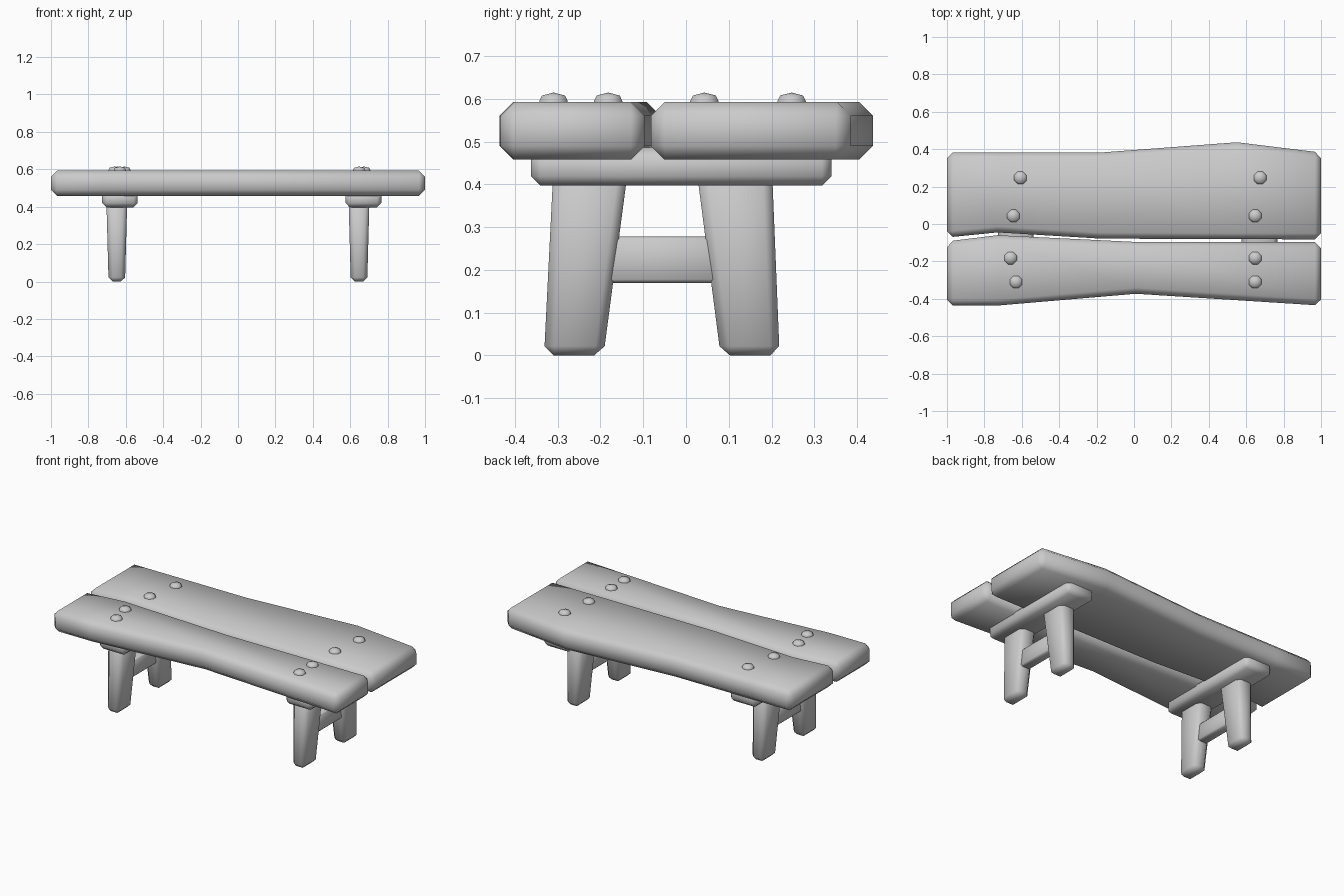
import bpy, bmesh, math

if "Cube" in bpy.data.objects:
    bpy.data.objects.remove(bpy.data.objects["Cube"])


def loft(name, rings, bevel):
    """Join four-cornered rings into a closed block with chamfered edges."""
    bm = bmesh.new()
    loops = [[bm.verts.new(p) for p in ring] for ring in rings]
    for a, b in zip(loops, loops[1:]):
        for i in range(4):
            j = (i + 1) % 4
            bm.faces.new((a[i], a[j], b[j], b[i]))
    bm.faces.new(loops[0][::-1])
    bm.faces.new(loops[-1])
    bmesh.ops.recalc_face_normals(bm, faces=bm.faces)
    # chamfer only the real corners, not the gentle bends
    sharp = [e for e in bm.edges if e.calc_face_angle(0) > math.radians(40)]
    bmesh.ops.bevel(bm, geom=sharp, offset=bevel, segments=1,
                    affect='EDGES', profile=0.5)
    return finish(name, bm)


def finish(name, bm):
    for f in bm.faces:
        f.smooth = True
    mesh = bpy.data.meshes.new(name)
    bm.to_mesh(mesh)
    bm.free()
    ob = bpy.data.objects.new(name, mesh)
    bpy.context.collection.objects.link(ob)
    return ob


def ring_x(x, y0, y1, z0, z1):
    return [(x, y0, z0), (x, y1, z0), (x, y1, z1), (x, y0, z1)]


def ring_z(z, x, hx, y0, y1):
    return [(x - hx, y0, z), (x + hx, y0, z), (x + hx, y1, z), (x - hx, y1, z)]


# seat planks: stations of (x, front edge, back edge)
planks = {
    "back_plank": [(-1, -.072, .382), (-.73, -.045, .382), (-.18, -.078, .382),
                   (.55, -.081, .437), (1, -.082, .382)],
    "front_plank": [(-1, -.436, -.093), (-.73, -.436, -.06),
                    (0.01, -.373, -.096), (1, -.436, -.097)],
}
for name, stations in planks.items():
    loft(name, [ring_x(x, a, b, .458, .593) for x, a, b in stations], .032)

# trestles: cross beam, two splayed legs and a stretcher at each end
for side, leg_x, beam_x in (("left", -.648, -.631), ("right", .647, .671)):
    loft(side + "_cross_beam",
         [ring_x(beam_x + d, -.362, .34, .397, .486) for d in (-.095, .095)], .022)
    for end, bottom, top in (("front", (-.332, -.193), (-.310, -.135)),
                             ("back", (.081, .219), (.024, .201))):
        loft(f"{side}_{end}_leg",
             [ring_z(0, leg_x, .044, *bottom), ring_z(.44, leg_x, .056, *top)], .022)
    loft(side + "_stretcher",
         [ring_x(leg_x + d, -.21, .11, .17, .278) for d in (-.032, .032)], .008)

# faceted bolt heads
bolts = [(-.607, .247), (-.645, .043), (-.66, -.182), (-.631, -.31),
         (.674, .247), (.648, .043), (.648, -.182), (.648, -.31)]
for n, (x, y) in enumerate(bolts):
    bm = bmesh.new()
    rows = [[bm.verts.new((x + r * math.cos(k * math.pi / 4 + math.pi / 8),
                           y + r * math.sin(k * math.pi / 4 + math.pi / 8), z))
             for k in range(8)]
            for r, z in ((.036, .585), (.036, .595), (.029, .608))]
    tip = bm.verts.new((x, y, .615))
    for a, b in zip(rows, rows[1:]):
        for k in range(8):
            m = (k + 1) % 8
            bm.faces.new((a[k], a[m], b[m], b[k]))
    for k in range(8):
        bm.faces.new((rows[-1][k], rows[-1][(k + 1) % 8], tip))
    bm.faces.new(rows[0][::-1])
    finish(f"bolt_{n + 1}", bm)
